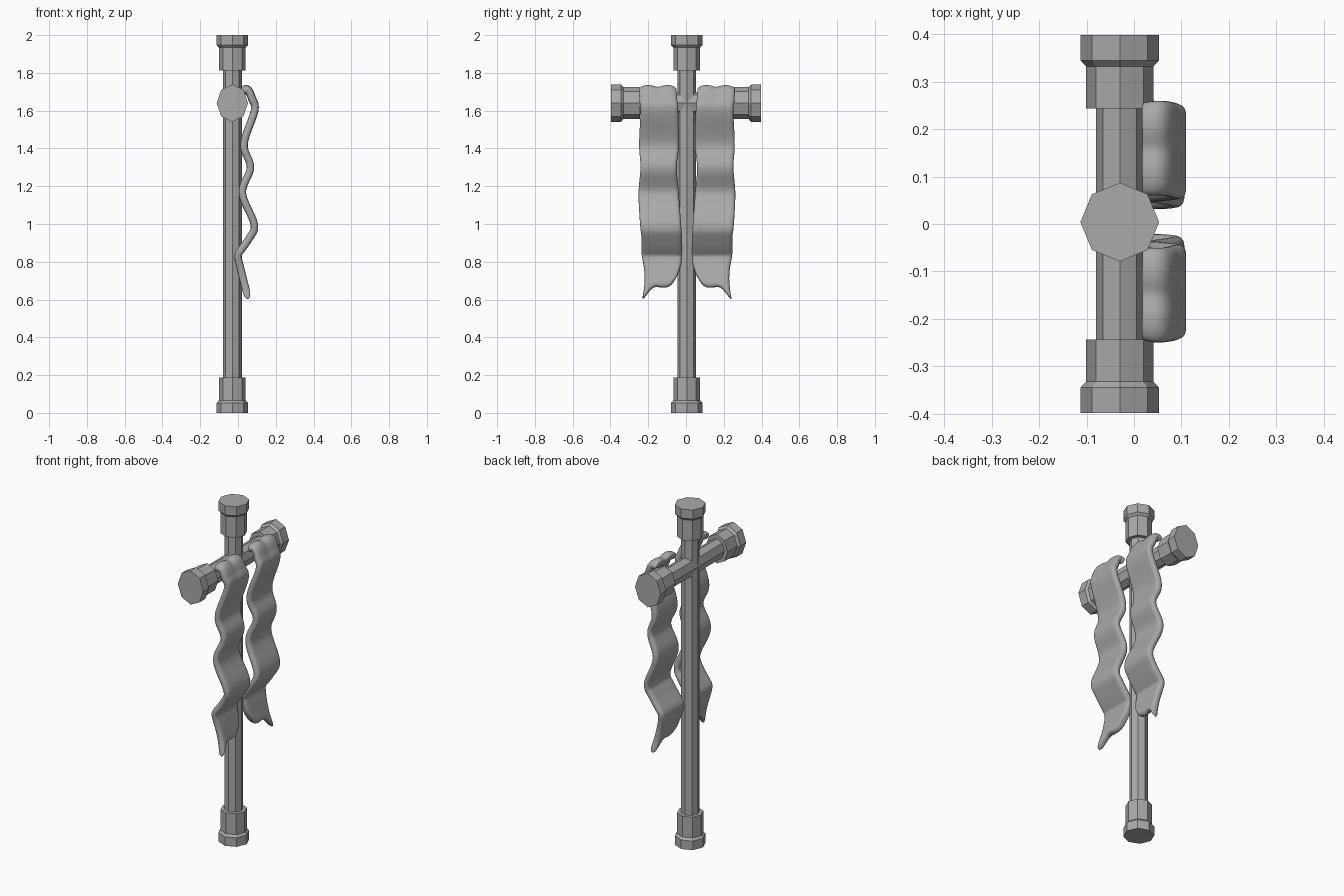
import bpy, bmesh, math
from mathutils import Vector

cube = bpy.data.objects.get("Cube")
if cube:
    bpy.data.objects.remove(cube)

grey = bpy.data.materials.new("plain grey")
grey.use_nodes = True
COLOUR = (0.4, 0.4, 0.4, 1)
grey.diffuse_color = COLOUR
grey.node_tree.nodes["Principled BSDF"].inputs["Base Color"].default_value = COLOUR

CX, CY = -0.03, 0.004      # pole axis
BAR_Z = 1.64               # crossbar height
SIDES = 8


def make_object(name, bm):
    bmesh.ops.recalc_face_normals(bm, faces=bm.faces[:])
    mesh = bpy.data.meshes.new(name)
    bm.to_mesh(mesh)
    bm.free()
    mesh.materials.append(grey)
    obj = bpy.data.objects.new(name, mesh)
    bpy.context.collection.objects.link(obj)
    return obj


def turned(name, profile, place):
    """Faceted solid from (radius, position) pairs along an axis."""
    bm = bmesh.new()
    rings = []
    for r, h in profile:
        angles = [math.tau * k / SIDES for k in range(SIDES)]
        rings.append([bm.verts.new(place(r * math.cos(a), r * math.sin(a), h)) for a in angles])
    for low, high in zip(rings, rings[1:]):
        for k in range(SIDES):
            n = (k + 1) % SIDES
            bm.faces.new((low[k], low[n], high[n], high[k]))
    bm.faces.new(rings[0])
    bm.faces.new(rings[-1])
    return make_object(name, bm)


def upright(u, v, h):
    return (CX + u, CY + v, h)


def across(u, v, h):
    return (CX + u, h, BAR_Z + 1.2 * v)


def rod_profile(start, end, collar):
    """Shaft with a collar and a wider chamfered cap on both ends."""
    half = [(0.083, 0), (0.083, 0.053), (0.071, 0.066), (0.071, collar), (0.05, collar)]
    return [(r, start + h) for r, h in half] + [(r, end - h) for r, h in reversed(half)]


turned("pole", rod_profile(0, 2, 0.188), upright)
turned("crossbar", rod_profile(-0.398, 0.398, 0.155), across)


def spline(points, steps):
    """Smooth curve through the points."""
    pts = [Vector(p) for p in points]
    pts = [2 * pts[0] - pts[1]] + pts + [2 * pts[-1] - pts[-2]]
    out = []
    for a, b, c, d in zip(pts, pts[1:], pts[2:], pts[3:]):
        for i in range(steps):
            t = i / steps
            out.append(0.5 * (2 * b + (c - a) * t + (2 * a - 5 * b + 4 * c - d) * t * t
                              + (3 * b - a - 3 * c + d) * t ** 3))
    return out + [pts[-2]]


# Hanging cloth: depth x, height z, outer edge and inner edge (distance from centre)
DRAPE = [(0.02, 1.705, 0.25, 0.055), (0.052, 1.71, 0.255, 0.055), (0.076, 1.66, 0.253, 0.05),
         (0.089, 1.6, 0.247, 0.045), (0.03, 1.42, 0.255, 0.04), (0.068, 1.3, 0.247, 0.053),
         (0.021, 1.165, 0.258, 0.042), (0.087, 1.0, 0.25, 0.03), (0.06, 0.925, 0.242, 0.025),
         (-0.004, 0.835, 0.242, 0.025)]
HEM = [0.585, 0.63, 0.67, 0.663, 0.66, 0.675, 0.74]
COLS = len(HEM)
TAIL_ROWS = 5


def cloth(name, side):
    bm = bmesh.new()
    rows = []
    for x, z, outer, inner in spline(DRAPE, 4):
        fade = max(0, min(1, (z - 1.5) / 0.2))
        row = []
        for c in range(COLS):
            t = c / (COLS - 1)
            ripple = -0.01 * math.cos(4 * math.pi * t) * fade
            y = outer + (inner - outer) * t
            row.append(bm.verts.new((x, 0.005 + side * y, z + ripple)))
        rows.append(row)
    # Swallow-tailed end below the fold
    x0, z0, outer, inner = DRAPE[-1]
    for i in range(1, TAIL_ROWS + 1):
        f = i / TAIL_ROWS
        row = []
        for c, hem in enumerate(HEM):
            t = c / (COLS - 1)
            z = z0 + (hem - z0) * f
            pinch = 0.018 * math.sin(math.pi * f) * (1 - t)
            y = outer - pinch + (inner + 0.02 * f * f - outer + pinch) * t
            row.append(bm.verts.new((x0 + 0.25 * (z0 - z), 0.005 + side * y, z)))
        rows.append(row)
    for a, b in zip(rows, rows[1:]):
        for c in range(COLS - 1):
            bm.faces.new((a[c], a[c + 1], b[c + 1], b[c]))
    obj = make_object(name, bm)
    solid = obj.modifiers.new("thickness", 'SOLIDIFY')
    solid.thickness = 0.04
    solid.offset = 0
    soft = obj.modifiers.new("soft edges", 'SUBSURF')
    soft.levels = soft.render_levels = 2
    for poly in obj.data.polygons:
        poly.use_smooth = True


cloth("front_cloth", -1)
cloth("back_cloth", 1)
